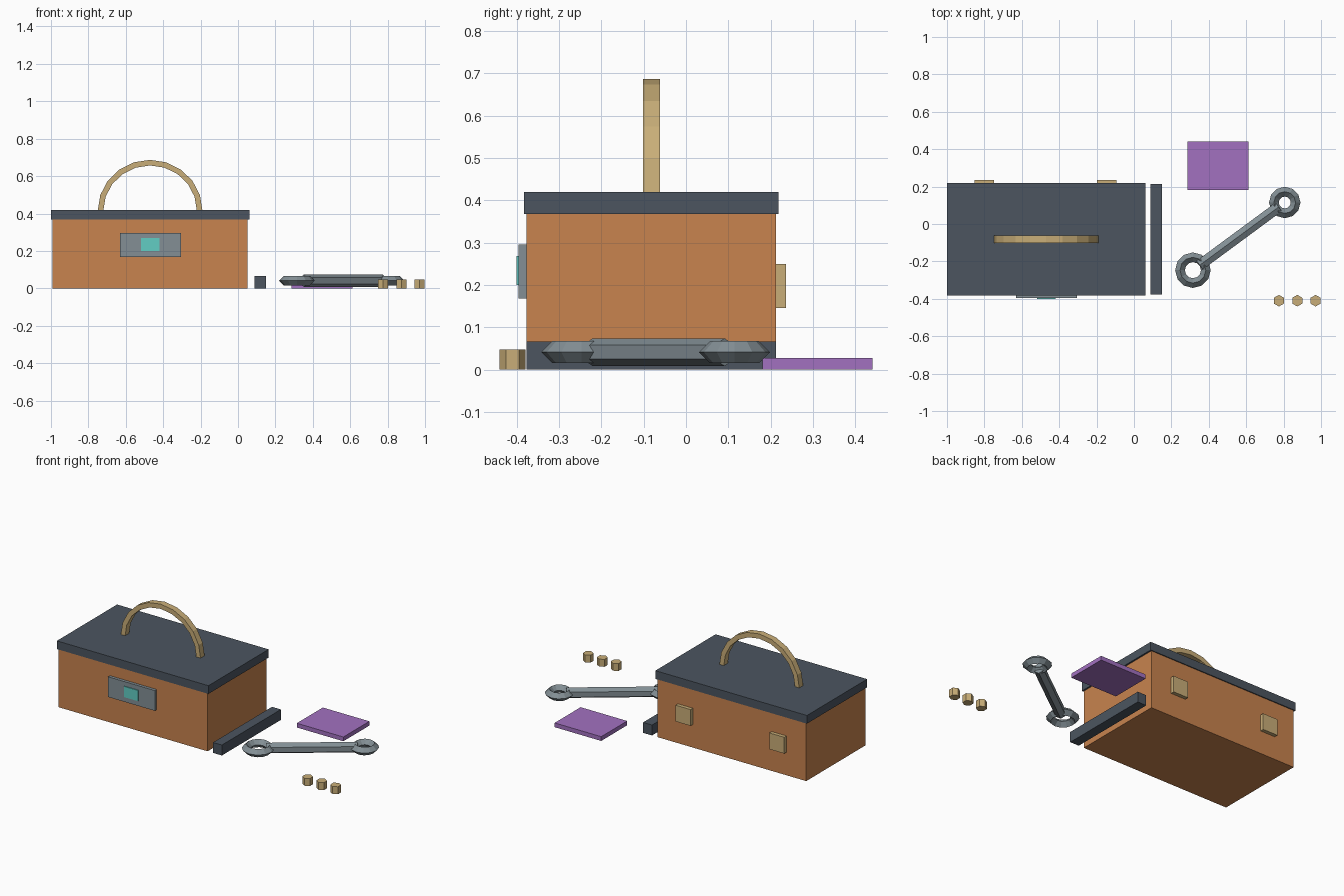
import bpy, bmesh, math
from mathutils import Vector, Matrix

if "Cube" in bpy.data.objects:
    bpy.data.objects.remove(bpy.data.objects["Cube"])


def material(name, r, g, b):
    lin = [((c / 255 + 0.055) / 1.055) ** 2.4 for c in (r, g, b)]
    m = bpy.data.materials.new(name)
    m.diffuse_color = (*lin, 1)
    m.use_nodes = True
    m.node_tree.nodes["Principled BSDF"].inputs["Base Color"].default_value = m.diffuse_color
    return m


ORANGE = material("orange", 200, 131, 78)
SLATE = material("dark slate", 76, 85, 96)
BRASS = material("brass", 201, 174, 120)
STEEL = material("steel grey", 131, 143, 149)
TEAL = material("teal", 98, 205, 196)
PURPLE = material("purple", 162, 113, 192)


def finish(name, bm, mat):
    bmesh.ops.recalc_face_normals(bm, faces=bm.faces)
    mesh = bpy.data.meshes.new(name)
    bm.to_mesh(mesh)
    bm.free()
    mesh.materials.append(mat)
    ob = bpy.data.objects.new(name, mesh)
    bpy.context.collection.objects.link(ob)
    return ob


def box(name, x, y, z, mat):
    """Box from (min, max) ranges."""
    bm = bmesh.new()
    bmesh.ops.create_cube(bm, size=1)
    for v in bm.verts:
        v.co = Vector([sum(r) / 2 + c * (r[1] - r[0]) for r, c in zip((x, y, z), v.co)])
    return finish(name, bm, mat)


def sweep(name, rings, mat, closed=False):
    """Skin a list of cross-section rings, capped unless closed."""
    bm = bmesh.new()
    vs = [[bm.verts.new(p) for p in ring] for ring in rings]
    n, k = len(vs), len(vs[0])
    for i in range(n if closed else n - 1):
        a, b = vs[i], vs[(i + 1) % n]
        for j in range(k):
            bm.faces.new((a[j], a[(j + 1) % k], b[(j + 1) % k], b[j]))
    if not closed:
        bm.faces.new(vs[0])
        bm.faces.new(vs[-1])
    return finish(name, bm, mat)


CX, CY = -0.47, -0.082

# Tool box
box("box_body", (-0.991, 0.051), (-0.377, 0.213), (0, 0.368), ORANGE)
box("box_lid", (-1.0, 0.061), (-0.383, 0.219), (0.368, 0.42), SLATE)

# Arched carrying handle with a rectangular section
arch = []
for i in range(11):
    a = math.pi * i / 10
    arch.append([(CX + (0.265 + d) * math.cos(a), CY + w, 0.415 + (0.257 + d) * math.sin(a))
                 for d, w in ((-0.015, -0.02), (0.015, -0.02), (0.015, 0.02), (-0.015, 0.02))])
sweep("handle", arch, BRASS)

# Front latch and its inset
box("latch_plate", (-0.632, -0.305), (-0.396, -0.376), (0.168, 0.296), STEEL)
box("latch_inset", (-0.519, -0.419), (-0.401, -0.395), (0.2, 0.268), TEAL)

# Rear hinges
for side, s in (("left", -1), ("right", 1)):
    x = CX - 0.003 + s * 0.328
    box("hinge_" + side, (x - 0.052, x + 0.052), (0.212, 0.236), (0.146, 0.249), BRASS)

# Bar lying beside the box
box("side_bar", (0.089, 0.151), (-0.377, 0.213), (0, 0.066), SLATE)

# Spanner: two faceted rings and a hexagonal shaft
END_A, END_B, ZC = Vector((0.315, -0.247, 0.041)), Vector((0.806, 0.115, 0.041)), 0.041
for name, c, major in (("spanner_large_ring", END_A, 0.069), ("spanner_small_ring", END_B, 0.058)):
    rings = []
    for i in range(12):
        a = math.tau * i / 12
        out = Vector((math.cos(a), math.sin(a), 0))
        rings.append([c + out * (major + 0.026 * math.cos(b)) + Vector((0, 0, 0.026 * math.sin(b)))
                      for b in (0, math.pi / 2, math.pi, 1.5 * math.pi)])
    sweep(name, rings, STEEL, closed=True)

along = (END_B - END_A).normalized()
across = Vector((-along.y, along.x, 0))
shaft = [[p + across * 0.033 * math.sin(math.tau * k / 6) + Vector((0, 0, 0.033 * math.cos(math.tau * k / 6)))
          for k in range(6)]
         for p in (END_A + along * 0.045, END_B - along * 0.04)]
sweep("spanner_shaft", shaft, STEEL)

# Purple card
box("flat_card", (0.285, 0.611), (0.181, 0.441), (0, 0.027), PURPLE)

# Row of hexagonal nuts
for i in range(3):
    x = 0.775 + 0.098 * i
    hexes = [[(x + 0.031 * math.sin(math.tau * k / 6), -0.41 + 0.031 * math.cos(math.tau * k / 6), z)
              for k in range(6)] for z in (0, 0.047)]
    sweep(f"nut_{i + 1}", hexes, BRASS)
